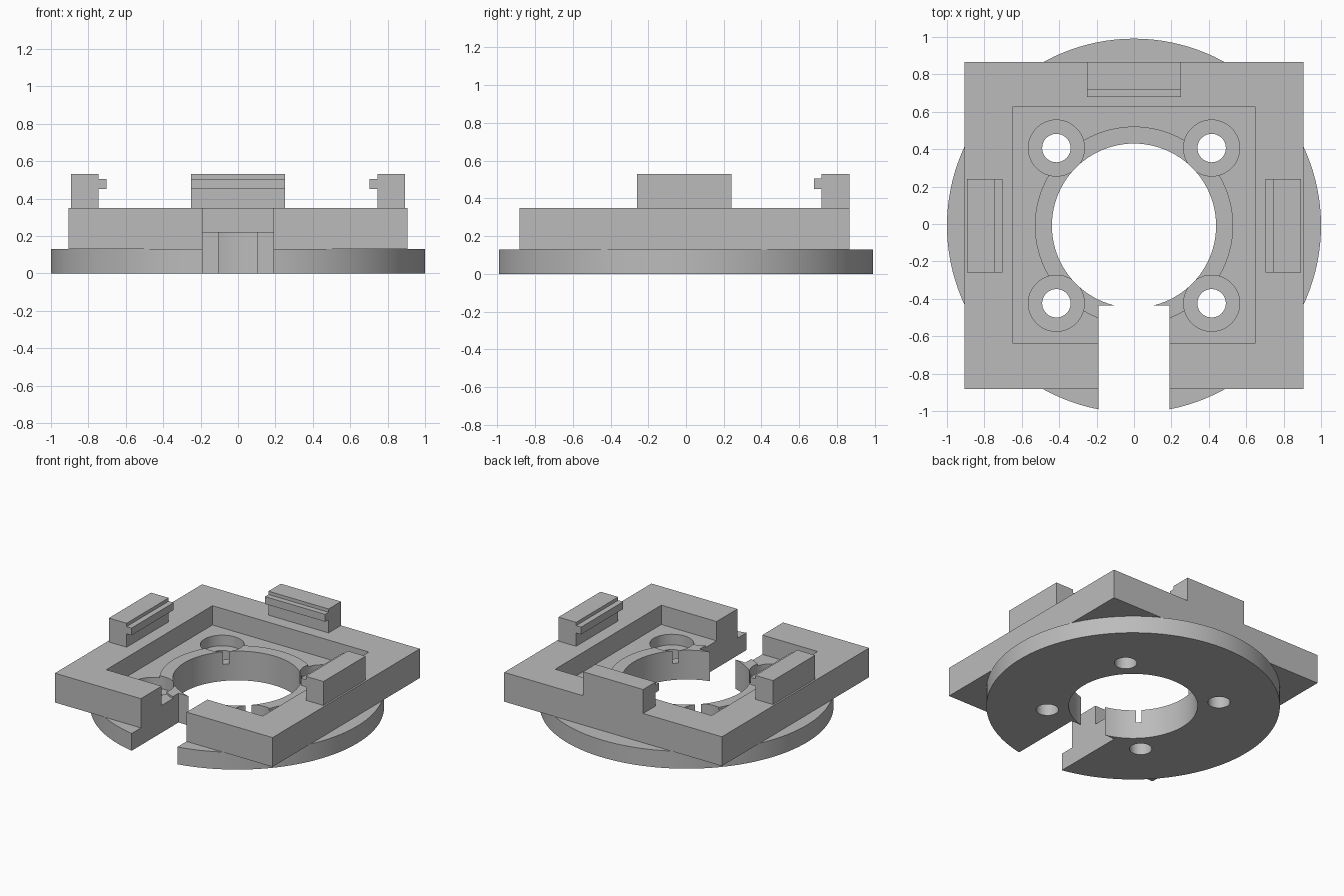
import bpy
import bmesh
from math import radians
from mathutils import Matrix, Vector

CY = -0.009      # y of the disc axis
TOP = 0.35       # top of the square plate

cube = bpy.data.objects.get("Cube")
if cube:
    bpy.data.objects.remove(cube, do_unlink=True)

grey = bpy.data.materials.new("plain grey")
grey.use_nodes = True
colour = (0.5, 0.5, 0.5, 1)
grey.diffuse_color = colour
grey.node_tree.nodes["Principled BSDF"].inputs["Base Color"].default_value = colour


def make(name, bm):
    mesh = bpy.data.meshes.new(name)
    bmesh.ops.recalc_face_normals(bm, faces=bm.faces[:])
    bm.to_mesh(mesh)
    bm.free()
    mesh.materials.append(grey)
    obj = bpy.data.objects.new(name, mesh)
    bpy.context.collection.objects.link(obj)
    return obj


def cylinder(name, radius, z0, z1, x=0, y=CY, sides=96):
    bm = bmesh.new()
    bmesh.ops.create_cone(bm, cap_ends=True, segments=sides, radius1=radius, radius2=radius,
                          depth=z1 - z0, matrix=Matrix.Translation((x, y, (z0 + z1) / 2)))
    return make(name, bm)


def box(name, low, high):
    low, high = Vector(low), Vector(high)
    bm = bmesh.new()
    bmesh.ops.create_cube(bm, size=1, matrix=Matrix.Translation((low + high) / 2)
                          @ Matrix.Diagonal((*(high - low), 1)))
    return make(name, bm)


def combine(target, tool, operation):
    """Apply one exact boolean and discard the tool."""
    tool.hide_render = True
    mod = target.modifiers.new("cut", "BOOLEAN")
    mod.operation, mod.solver, mod.object = operation, "EXACT", tool
    bpy.context.view_layer.update()
    graph = bpy.context.evaluated_depsgraph_get()
    mesh = bpy.data.meshes.new_from_object(target.evaluated_get(graph))
    target.modifiers.clear()
    target.data = mesh
    bpy.data.objects.remove(tool, do_unlink=True)


# Round flange with the square plate on it
base = cylinder("mounting_base", 1, 0, 0.13, sides=128)
combine(base, box("plate", (-0.905, -0.882, 0.13), (0.905, 0.866, TOP)), "UNION")

# Square pocket, with a low raised rim around the bore
combine(base, box("pocket", (-0.65, -0.635, 0.205), (0.65, 0.625, 0.5)), "DIFFERENCE")
combine(base, cylinder("rim", 0.53, 0.16, 0.22), "UNION")
combine(base, cylinder("bore", 0.439, -0.1, 0.5), "DIFFERENCE")

# Four counterbored screw holes
for sx in (-1, 1):
    for sy in (-1, 1):
        x, y = sx * 0.415, CY + sy * 0.415
        combine(base, cylinder("counterbore", 0.15, 0.125, 0.5, x, y, 48), "DIFFERENCE")
        combine(base, cylinder("screw_hole", 0.076, -0.1, 0.3, x, y, 48), "DIFFERENCE")

# Slot through the front
combine(base, box("slot", (-0.19, -1.2, -0.1), (0.19, -0.435, 0.6)), "DIFFERENCE")

bpy.ops.object.select_all(action="DESELECT")
base.select_set(True)
bpy.context.view_layer.objects.active = base
bpy.ops.object.shade_smooth_by_angle(angle=radians(30))


# Clips: a block with a small lip facing inward, as (distance from centre, height)
def clip(name, outer, angle):
    inner, lip = outer - 0.147, outer - 0.188
    profile = [(outer, TOP), (outer, 0.53), (inner, 0.53), (inner, 0.505),
               (lip, 0.505), (lip, 0.45), (inner, 0.45), (inner, TOP)]
    bm = bmesh.new()
    face = bm.faces.new([bm.verts.new((d, -0.25, z)) for d, z in profile])
    side = bmesh.ops.extrude_face_region(bm, geom=[face])
    verts = [v for v in side["geom"] if isinstance(v, bmesh.types.BMVert)]
    bmesh.ops.translate(bm, verts=verts, vec=(0, 0.5, 0))
    spin = Matrix.Translation((0, CY, 0)) @ Matrix.Rotation(radians(angle), 4, "Z")
    bmesh.ops.transform(bm, matrix=spin, verts=bm.verts[:])
    return make(name, bm)


clip("left_clip", 0.892, 0)
clip("back_clip", 0.875, 90)
clip("right_clip", 0.892, 180)
